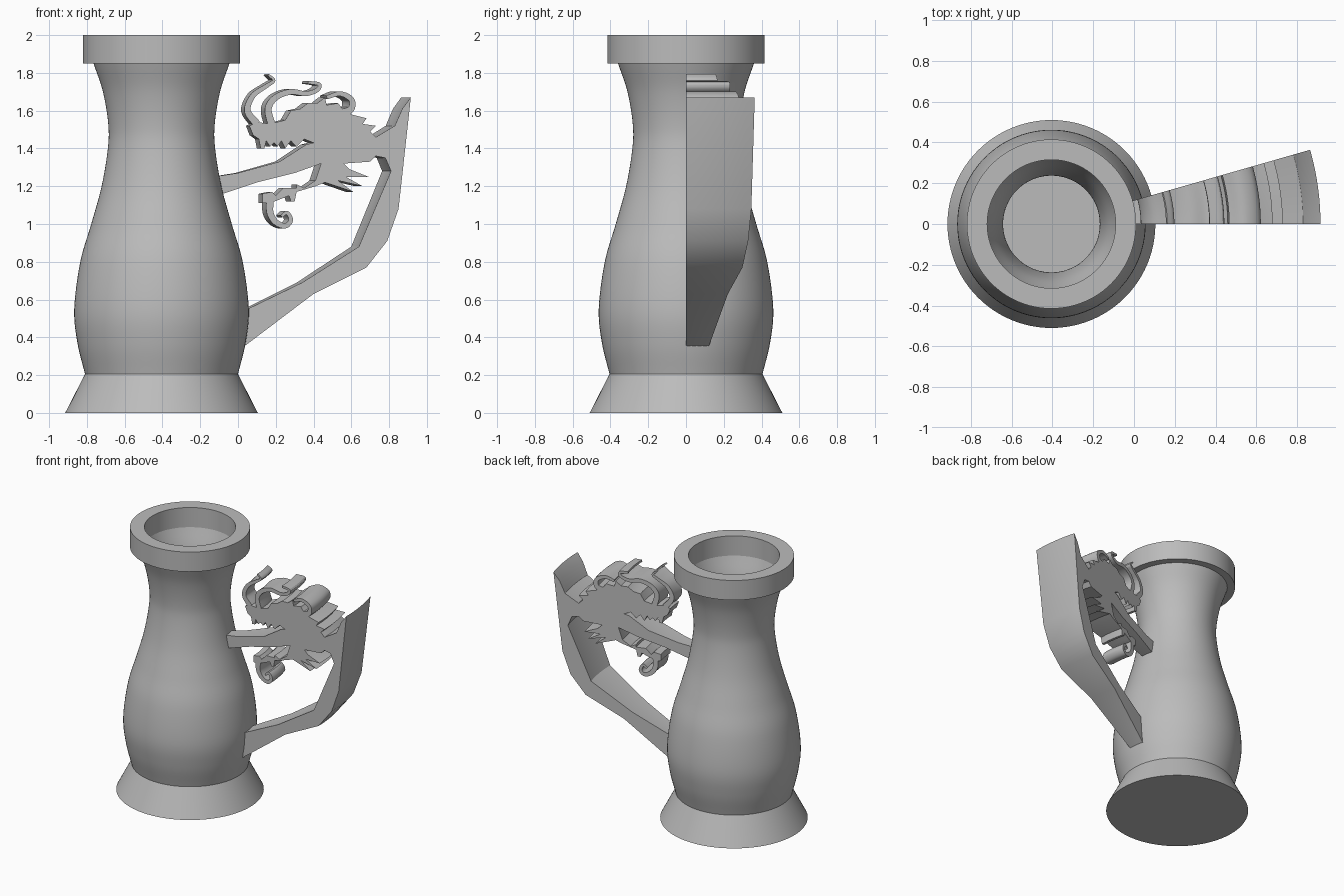
import bpy
import bmesh
from math import radians, cos, sin
from mathutils import Vector

AXIS_X = -0.405      # centre line of the jug
UNIT = 0.01          # profiles are written in hundredths
HANDLE_ANGLE = radians(16)
FULL_TURN = radians(360)

default_cube = bpy.data.objects.get("Cube")
if default_cube:
    bpy.data.objects.remove(default_cube, do_unlink=True)

grey = bpy.data.materials.new("plain_grey")
grey.use_nodes = True
grey_color = (0.5, 0.5, 0.5, 1)
grey.diffuse_color = grey_color
grey.node_tree.nodes["Principled BSDF"].inputs["Base Color"].default_value = grey_color


def smooth_path(points, divisions):
    """Run a smooth curve through the given points."""
    pts = [Vector(p) for p in points]
    pts = [pts[0] * 2 - pts[1]] + pts + [pts[-1] * 2 - pts[-2]]
    result = []
    for a, b, c, d in zip(pts, pts[1:], pts[2:], pts[3:]):
        for i in range(divisions):
            t = i / divisions
            result.append(0.5 * (b * 2 + (c - a) * t
                                 + (a * 2 - b * 5 + c * 4 - d) * t ** 2
                                 + (b * 3 - a - c * 3 + d) * t ** 3))
    result.append(pts[-2])
    return result


def stroke(points, start_width, end_width):
    """Outline of a curved, tapering ribbon."""
    path = smooth_path(points, 5)
    left, right = [], []
    last = len(path) - 1
    for i, p in enumerate(path):
        along = (path[min(i + 1, last)] - path[max(i - 1, 0)]).normalized()
        side = Vector((-along.y, along.x))
        half = (start_width + (end_width - start_width) * i / last) / 2
        left.append(p + side * half)
        right.append(p - side * half)
    return left + right[::-1]


def revolve(name, outline, angle, steps):
    """Sweep a closed (radius, height) outline around the jug's axis."""
    bm = bmesh.new()
    full = angle == FULL_TURN
    rings = []
    for s in range(steps if full else steps + 1):
        a = angle * s / steps
        rings.append([bm.verts.new((AXIS_X + r * UNIT * cos(a),
                                    r * UNIT * sin(a), z * UNIT))
                      for r, z in outline])
    pairs = list(zip(rings, rings[1:]))
    if full:
        pairs.append((rings[-1], rings[0]))
    count = len(outline)
    for one, two in pairs:
        for i in range(count):
            j = (i + 1) % count
            bm.faces.new((one[i], one[j], two[j], two[i]))
    if full:
        bmesh.ops.remove_doubles(bm, verts=bm.verts, dist=0.00001)
    else:
        bm.faces.new(rings[0])
        bm.faces.new(rings[-1])
    bmesh.ops.recalc_face_normals(bm, faces=bm.faces)
    mesh = bpy.data.meshes.new(name)
    bm.to_mesh(mesh)
    bm.free()
    mesh.materials.append(grey)
    obj = bpy.data.objects.new(name, mesh)
    bpy.context.collection.objects.link(obj)
    bpy.ops.object.select_all(action='DESELECT')
    obj.select_set(True)
    bpy.context.view_layer.objects.active = obj
    bpy.ops.object.shade_smooth_by_angle(angle=radians(30))
    return obj


def handle_part(name, outline):
    """Sweep an outline given by its front-plane position."""
    shifted = [(x - AXIS_X / UNIT, z) for x, z in outline]
    return revolve(name, shifted, HANDLE_ANGLE, 8)


# Jug: flared foot, hollow waisted body, straight rim
revolve("foot", [(0, 0), (51, 0), (40.5, 20.5), (0, 20.5)], FULL_TURN, 96)

outer_wall = smooth_path([(40.5, 20.5), (44.5, 37), (46.2, 55), (43, 80),
                          (37.2, 100), (31.7, 120), (28.4, 140),
                          (28.2, 153), (31, 170), (36, 185)], 6)
inner_wall = [(r - 4.2, z) for r, z in reversed(outer_wall) if z > 25]
revolve("body", [(0, 20.5)] + outer_wall + inner_wall + [(0, inner_wall[-1][1])],
        FULL_TURN, 96)

revolve("rim", [(31.5, 185), (41.5, 185), (41.5, 200), (31.5, 200)], FULL_TURN, 96)

# Handle grip with the upswept tail
handle_part("handle_grip", [
    (3, 35), (40, 63), (68, 77), (79, 91), (85, 108), (91.5, 167),
    (87, 161), (83, 152), (73, 146), (73, 136), (78, 135), (81, 128),
    (64, 88), (34, 69), (3, 54)])

# Beast head with mane, teeth and the arm that joins the body
handle_part("head_and_arm", [
    (73, 136), (73, 146), (70, 149), (73, 152), (66, 153), (68, 156),
    (60, 158), (56, 160), (53, 164), (47, 163), (46, 167), (42, 164),
    (37, 164), (33, 161), (28, 160), (25, 155), (17, 153), (10, 154),
    (6, 152), (8, 147), (11, 145), (12, 140), (14, 140), (15, 144),
    (17, 141), (19, 143), (21, 141), (23, 144), (25, 140), (28, 144),
    (31, 141), (35, 145), (40, 143), (36, 142), (22, 133), (0, 127),
    (-13, 125), (-13, 115), (-8, 116), (10, 122), (30, 127), (44, 132)])

# Lower jaw with ragged cheek spikes
handle_part("lower_jaw", [
    (73, 136), (44, 132), (41, 123), (35, 119), (31, 121), (31, 119),
    (24, 119), (20, 115), (18, 117), (13, 116), (13, 111), (17, 111),
    (22, 113), (27, 115), (28, 112), (30, 112), (31, 117), (41, 120),
    (46, 122), (61, 117), (53, 123), (66, 120), (57, 125), (69, 125),
    (59, 129), (56, 132), (70, 133)])

# Curling whiskers, beard and mane lock
handle_part("front_whisker", stroke(
    [(10, 153), (5, 160), (8, 168), (15, 173), (19, 176), (16, 179)], 4, 1))
handle_part("rear_whisker", stroke(
    [(18, 152), (16, 161), (20, 167), (28, 170), (36, 169), (42, 171),
     (43, 174), (37, 175)], 4, 1.5))
handle_part("beard_curl", stroke(
    [(17, 113), (17, 106), (20, 101), (25, 99), (28, 102), (26, 106),
     (23, 104)], 4, 1.5))
handle_part("mane_lock", stroke(
    [(47, 167), (54, 169), (60, 166), (60, 161), (56, 159)], 2, 4))
